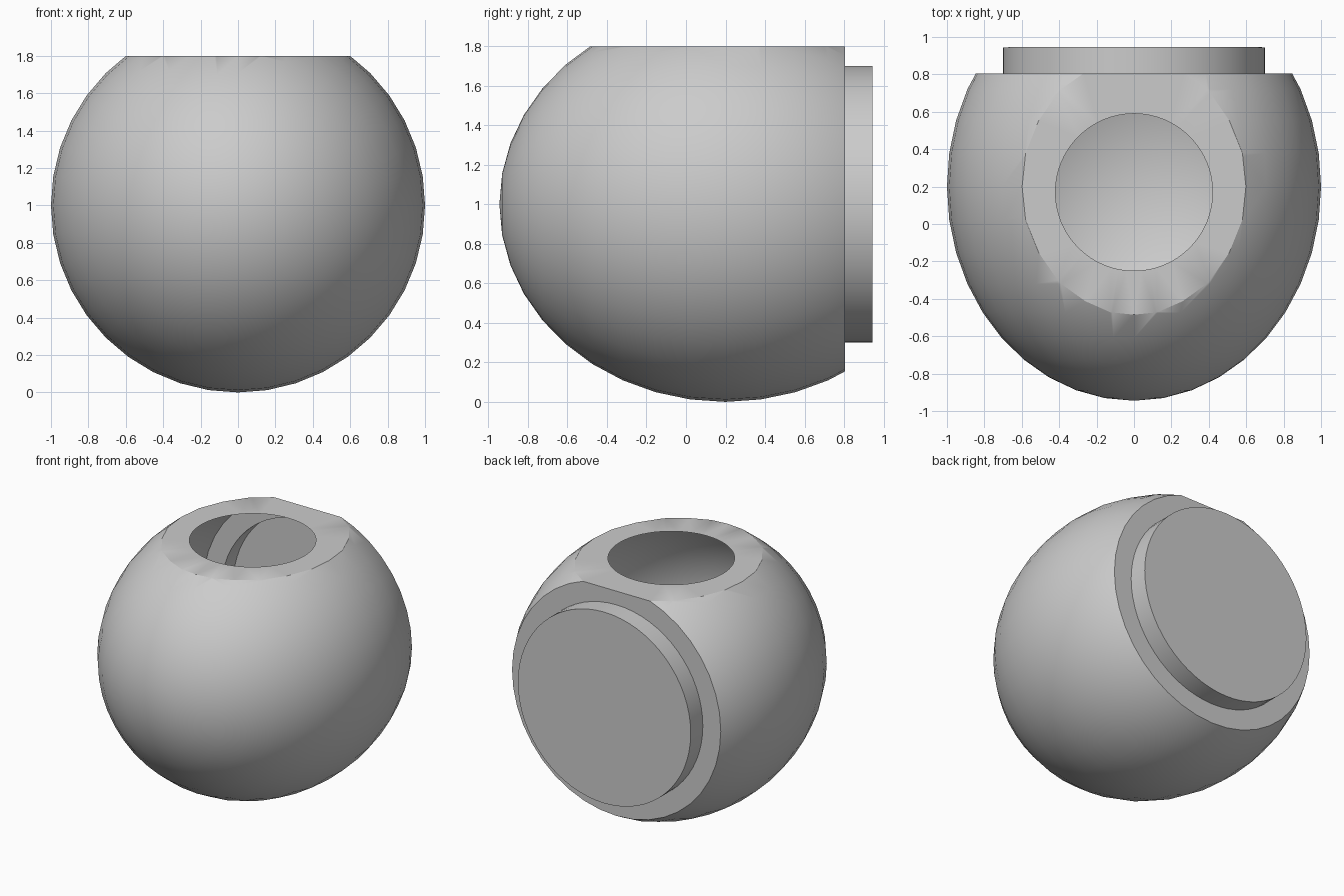
import bpy, bmesh, math
from mathutils import Matrix, Vector

cube = bpy.data.objects.get("Cube")
if cube:
    bpy.data.objects.remove(cube, do_unlink=True)

TOP, BACK, CAP_END = 1.8, 0.805, 0.945
MOUTH_R, CAP_R = 0.42, 0.7

grey = bpy.data.materials.new("plain_grey")
grey.use_nodes = True
grey.diffuse_color = (0.6, 0.6, 0.6, 1)
grey.node_tree.nodes["Principled BSDF"].inputs["Base Color"].default_value = (0.6, 0.6, 0.6, 1)

TURN = Matrix.Rotation(math.radians(90), 4, 'X')


def finish(bm, name):
    bmesh.ops.recalc_face_normals(bm, faces=bm.faces)
    mesh = bpy.data.meshes.new(name)
    bm.to_mesh(mesh)
    bm.free()
    mesh.materials.append(grey)
    obj = bpy.data.objects.new(name, mesh)
    bpy.context.collection.objects.link(obj)
    bpy.ops.object.select_all(action='DESELECT')
    obj.select_set(True)
    bpy.context.view_layer.objects.active = obj
    bpy.ops.object.shade_smooth_by_angle(angle=math.radians(30))
    return obj


def slice_off(bm, point, normal):
    """Cut the shell flat and return the edges of the cut."""
    cut = bmesh.ops.bisect_plane(
        bm, geom=bm.verts[:] + bm.edges[:] + bm.faces[:], dist=1e-5,
        plane_co=point, plane_no=normal, clear_outer=True)
    return [e for e in cut["geom_cut"] if isinstance(e, bmesh.types.BMEdge)]


def fill_ring(bm, rim, matrix, radius):
    """Flat face between a rim and a round opening."""
    circle = bmesh.ops.create_circle(bm, segments=64, radius=radius, matrix=matrix)
    inner = {e for v in circle["verts"] for e in v.link_edges}
    bmesh.ops.triangle_fill(bm, use_beauty=True, edges=list(rim) + list(inner))


# Hollow thin-walled body, stretched front to back
bm = bmesh.new()
shape = Matrix.Translation((0, 0.2, 1)) @ Matrix.Diagonal((1, 1.145, 1, 1)) @ TURN
bmesh.ops.create_uvsphere(bm, u_segments=40, v_segments=20, radius=1, matrix=shape)

# Flat top and flat back
lid = bmesh.ops.contextual_create(bm, geom=slice_off(bm, Vector((0, 0, TOP)), Vector((0, 0, 1))))
back_rim = slice_off(bm, Vector((0, BACK, 0)), Vector((0, 1, 0)))
lid_face = max((f for f in bm.faces
                if all(abs(v.co.z - TOP) < 1e-4 for v in f.verts)),
               key=lambda f: f.calc_area())
top_rim = lid_face.edges[:]
bmesh.ops.delete(bm, geom=[lid_face], context='FACES_ONLY')
fill_ring(bm, top_rim, Matrix.Translation((0, 0.17, TOP)), MOUTH_R)
fill_ring(bm, back_rim, Matrix.Translation((0, BACK, 1)) @ TURN, CAP_R)
finish(bm, "hollow_body")

# Round back cap, open towards the inside
bm = bmesh.new()
bmesh.ops.create_cone(
    bm, cap_ends=True, segments=64, radius1=CAP_R, radius2=CAP_R,
    depth=CAP_END - BACK,
    matrix=Matrix.Translation((0, (BACK + CAP_END) / 2, 1)) @ TURN)
bmesh.ops.recalc_face_normals(bm, faces=bm.faces)
inside = [f for f in bm.faces if f.normal.y < -0.9]
bmesh.ops.delete(bm, geom=inside, context='FACES_ONLY')
finish(bm, "back_cap")
